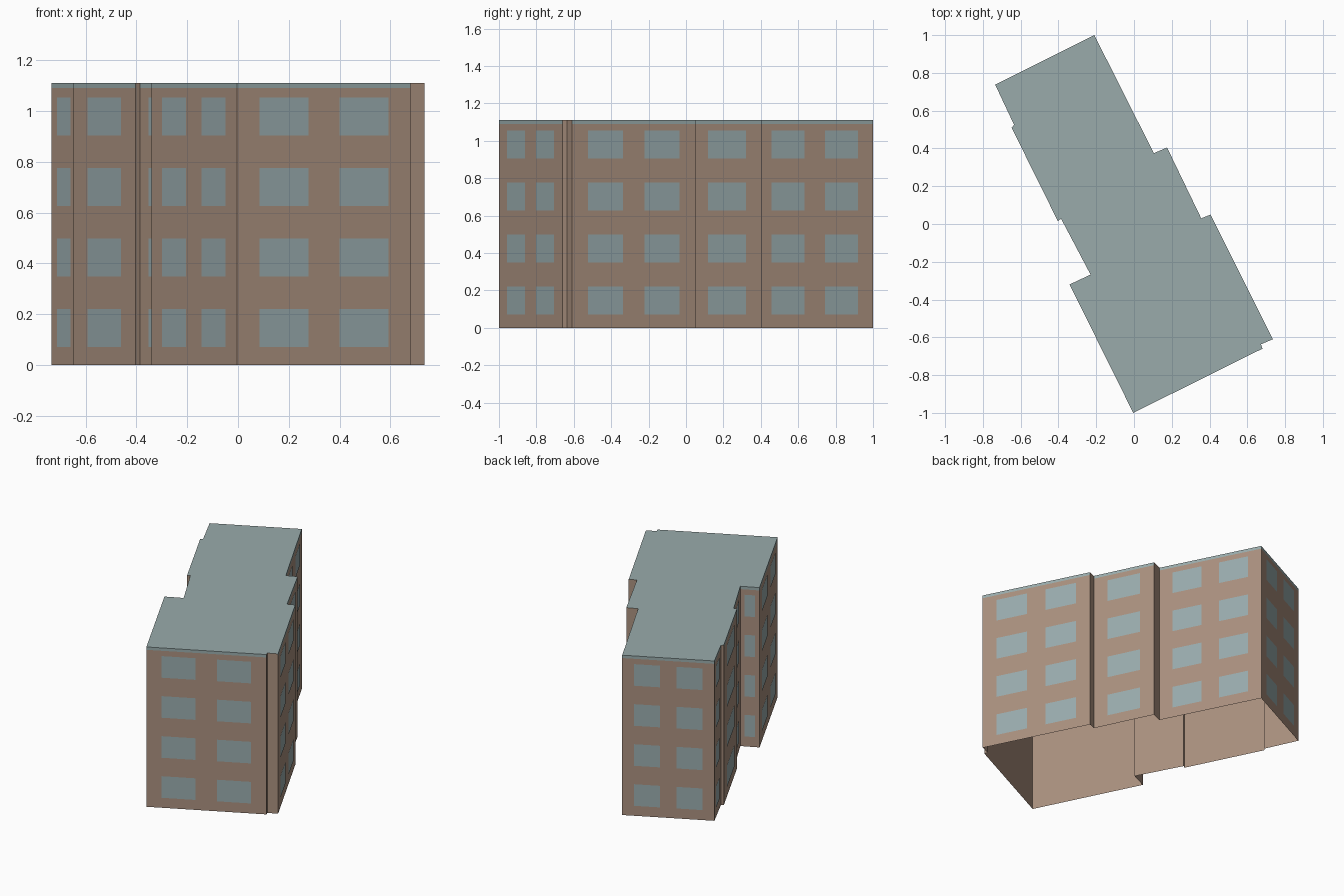
import bpy, bmesh
from mathutils import Vector

cube = bpy.data.objects.get("Cube")
if cube:
    bpy.data.objects.remove(cube, do_unlink=True)

HEIGHT, BAND_Z = 1.11, 1.09
FLOORS, SILL, STOREY, WIN_H = 4, 0.07, 0.278, 0.15
MIN_WINDOW_WALL, MIN_DOUBLE_WALL = 0.1, 0.57

# Footprint, counter-clockwise from the front corner
FOOTPRINT = [Vector((x, y, 0)) for x, y in [
    (-0.004, -1), (0.68, -0.66), (0.672, -0.637), (0.735, -0.61),
    (0.405, 0.05), (0.356, 0.03), (0.175, 0.405), (0.105, 0.375),
    (-0.21, 1), (-0.735, 0.738), (-0.635, 0.525), (-0.648, 0.51),
    (-0.403, 0.015), (-0.386, 0.028), (-0.23, -0.268), (-0.341, -0.32)]]
WALLS = list(zip(FOOTPRINT, FOOTPRINT[1:] + FOOTPRINT[:1]))


def material(name, rgb):
    mat = bpy.data.materials.new(name)
    mat.use_nodes = True
    mat.diffuse_color = (*rgb, 1)
    bsdf = next(n for n in mat.node_tree.nodes if n.type == 'BSDF_PRINCIPLED')
    bsdf.inputs["Base Color"].default_value = (*rgb, 1)
    return mat


def quad(bm, a, b, z0, z1, index=0):
    """Upright rectangle over the ground line a-b."""
    corners = [(a.x, a.y, z0), (b.x, b.y, z0), (b.x, b.y, z1), (a.x, a.y, z1)]
    face = bm.faces.new([bm.verts.new(c) for c in corners])
    face.material_index = index


def finish(bm, name, mats):
    bmesh.ops.remove_doubles(bm, verts=bm.verts, dist=0.0001)
    mesh = bpy.data.meshes.new(name)
    bm.to_mesh(mesh)
    bm.free()
    for mat in mats:
        mesh.materials.append(mat)
    obj = bpy.data.objects.new(name, mesh)
    bpy.context.collection.objects.link(obj)


brick = material("brown_wall", (0.40, 0.28, 0.21))
grey = material("grey_green_roof", (0.32, 0.41, 0.41))
glass = material("grey_blue_glass", (0.32, 0.41, 0.42))

# Open-bottomed shell: walls, roof edge band and flat roof
shell = bmesh.new()
for a, b in WALLS:
    quad(shell, a, b, 0, BAND_Z)
    quad(shell, a, b, BAND_Z, HEIGHT, int((b - a).length > MIN_WINDOW_WALL))
roof = shell.faces.new([shell.verts.new((p.x, p.y, HEIGHT)) for p in FOOTPRINT])
roof.material_index = 1
finish(shell, "building_shell", [brick, grey])

# Window plates: one or two columns per wall, depending on its length
windows = bmesh.new()
for a, b in WALLS:
    run = b - a
    if run.length < MIN_WINDOW_WALL:
        continue
    out = Vector((run.y, -run.x, 0)).normalized() * 0.002
    spans = [(0.23, 0.77)]
    if run.length > MIN_DOUBLE_WALL:
        spans = [(0.128, 0.412), (0.588, 0.872)]
    for start, end in spans:
        for floor in range(FLOORS):
            z = SILL + floor * STOREY
            quad(windows, a + run * start + out, a + run * end + out, z, z + WIN_H)
finish(windows, "windows", [glass])
